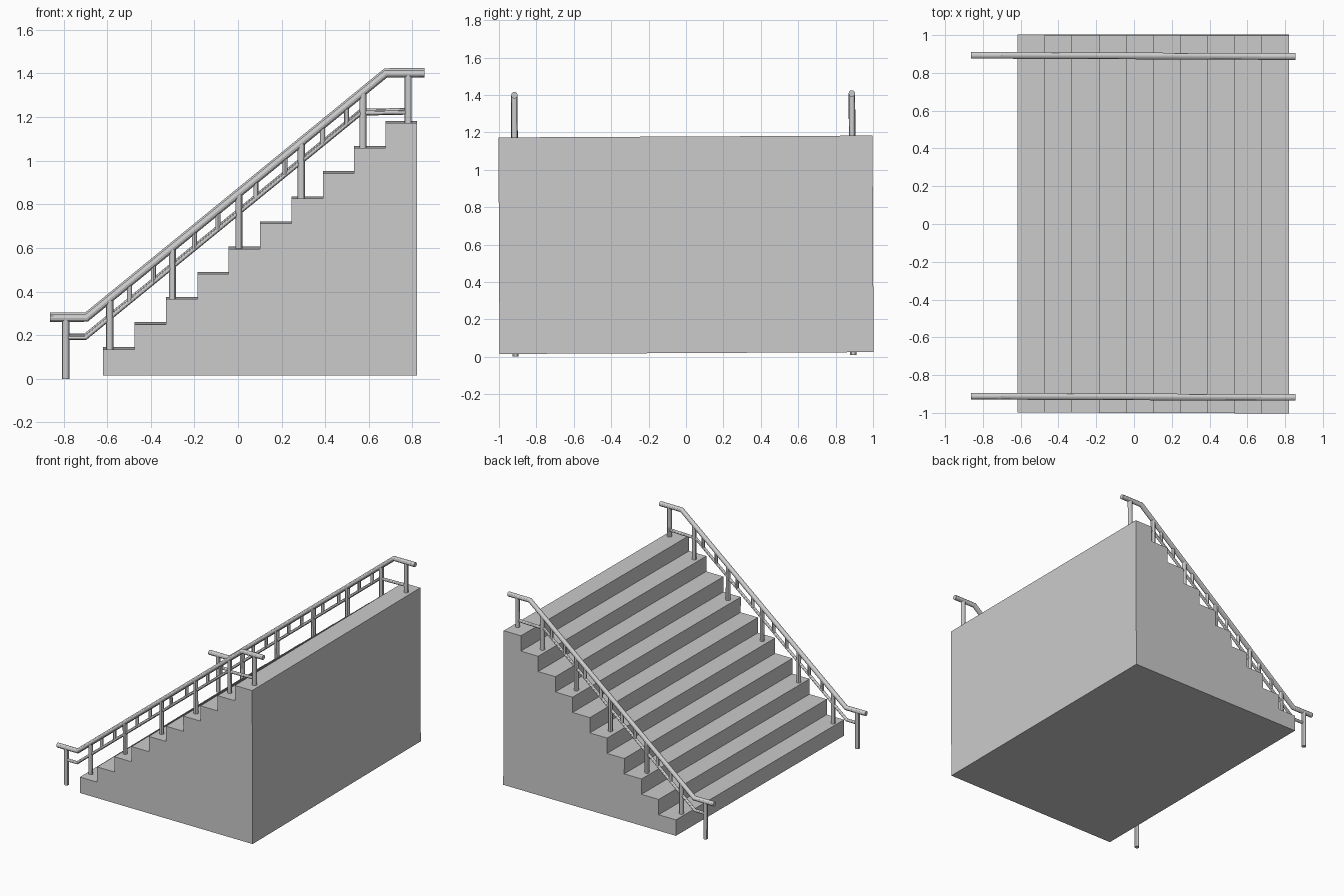
import bpy, bmesh

if "Cube" in bpy.data.objects:
    bpy.data.objects.remove(bpy.data.objects["Cube"])

TILT = 0.005                    # the whole flight leans very slightly sideways
X0, RUN, Z0, RISE, STEPS = -0.618, 0.1438, 0.14, 0.1153, 10
SLOPE = (1.403 - 0.283) / (0.678 + 0.695)


def add_tube(name, points, y, radius):
    """Capped round tube along (x, z) points at a given y."""
    curve = bpy.data.curves.new(name, 'CURVE')
    curve.dimensions = '3D'
    curve.bevel_depth = radius
    curve.bevel_resolution = 4
    curve.use_fill_caps = True
    spline = curve.splines.new('POLY')
    spline.points.add(len(points) - 1)
    for p, (x, z) in zip(spline.points, points):
        p.co = (x, y, z, 1)
    obj = bpy.data.objects.new(name, curve)
    bpy.context.collection.objects.link(obj)
    obj.rotation_euler.x = TILT
    bpy.ops.object.select_all(action='DESELECT')
    obj.select_set(True)
    bpy.context.view_layer.objects.active = obj
    bpy.ops.object.convert(target='MESH')
    bpy.ops.object.shade_smooth_by_angle()


def top_rail_z(x):
    return min(max(0.283 + SLOPE * (x + 0.695), 0.283), 1.403)


def low_rail_z(x):
    return 0.193 + SLOPE * (x + 0.70)


# Solid stair block: stepped profile extruded across the width
profile = [(X0 + RUN * STEPS, 0.02), (X0, 0.02)]
for i in range(STEPS):
    z = Z0 + RISE * i
    profile += [(X0 + RUN * i, z), (X0 + RUN * (i + 1), z)]
bm = bmesh.new()
face = bm.faces.new([bm.verts.new((x, -0.997, z)) for x, z in profile])
ext = bmesh.ops.extrude_face_region(bm, geom=[face])
bmesh.ops.translate(bm, vec=(0, 2, 0),
                    verts=[v for v in ext['geom'] if isinstance(v, bmesh.types.BMVert)])
bmesh.ops.recalc_face_normals(bm, faces=bm.faces)
mesh = bpy.data.meshes.new("stair_block")
bm.to_mesh(mesh)
bm.free()
stairs = bpy.data.objects.new("stair_block", mesh)
bpy.context.collection.objects.link(stairs)
stairs.rotation_euler.x = TILT

# Post positions: (x, foot height)
posts = [(-0.79, 0.005), (0.78, Z0 + RISE * 9)]
posts += [(x, Z0 + RISE * i) for x, i in
          [(-0.588, 0), (-0.30, 2), (0.005, 4), (0.29, 6), (0.573, 8)]]
balusters = [-0.497, -0.388, -0.20, -0.092, 0.083, 0.216, 0.388, 0.497]

for side, y in (("front", -0.911), ("back", 0.894)):
    # Handrail and thinner lower rail
    add_tube(side + "_handrail",
             [(-0.862, 0.283), (-0.695, 0.283), (0.678, 1.403), (0.856, 1.403)], y, 0.0175)
    add_tube(side + "_lower_rail",
             [(-0.79, 0.193), (-0.70, 0.193), (0.565, low_rail_z(0.565)),
              (0.59, 1.223), (0.78, 1.227)], y, 0.011)
    # Main posts
    for i, (x, foot) in enumerate(posts):
        add_tube(f"{side}_post_{i}", [(x, foot), (x, top_rail_z(x))], y, 0.0165)
    # Short balusters between the two rails
    for i, x in enumerate(balusters):
        add_tube(f"{side}_baluster_{i}", [(x, low_rail_z(x)), (x, top_rail_z(x))], y, 0.012)
